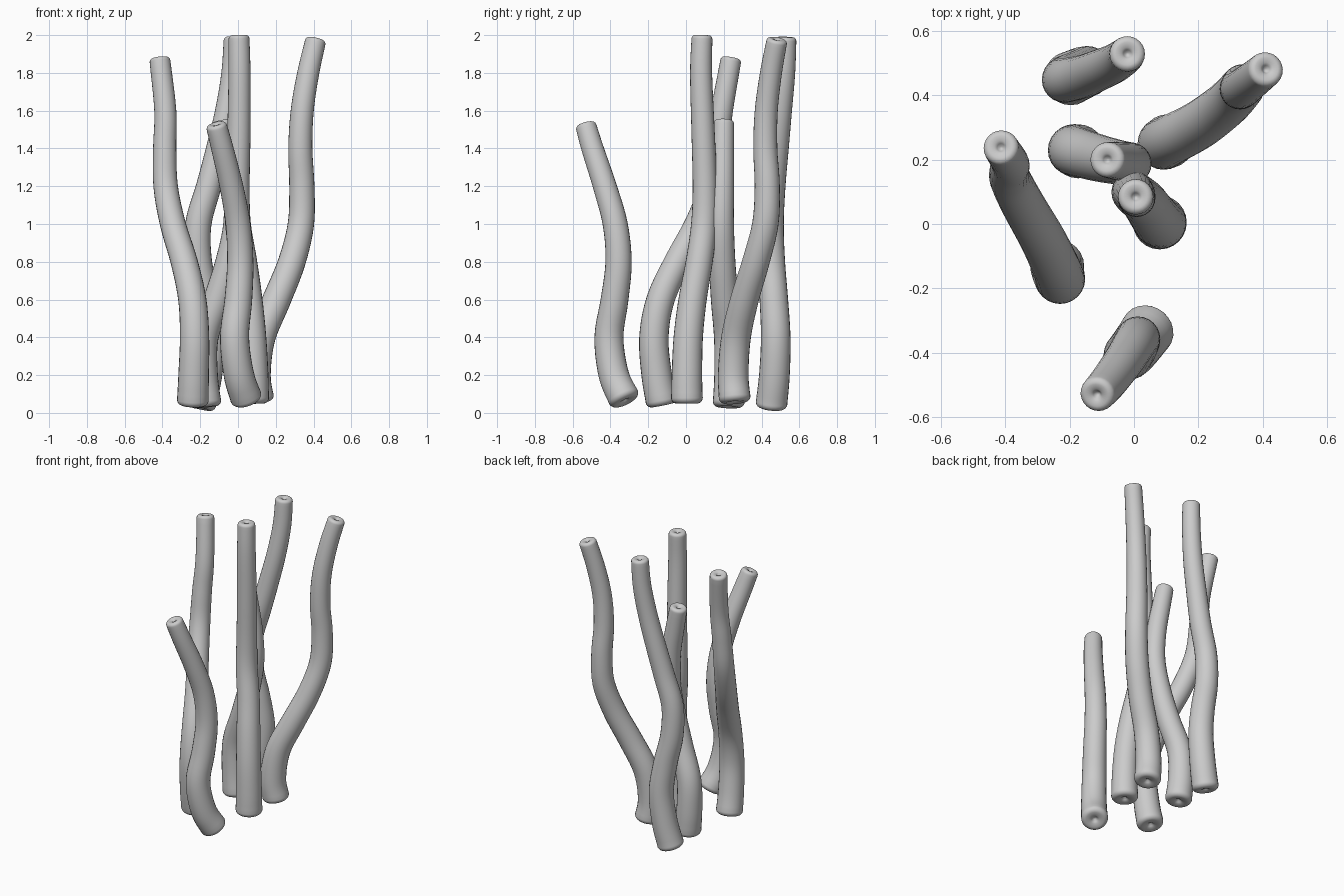
import bpy, bmesh, math
from mathutils import Vector

if "Cube" in bpy.data.objects:
    bpy.data.objects.remove(bpy.data.objects["Cube"])

SIDES = 24
R_BASE, R_TIP = 0.084, 0.055


def spline(pts, per=5):
    """Catmull-Rom samples through the path points."""
    p = [Vector(q) for q in pts]
    p = [2 * p[0] - p[1]] + p + [2 * p[-1] - p[-2]]
    out = []
    for i in range(1, len(p) - 2):
        a, b, c, d = p[i - 1:i + 3]
        for k in range(per):
            t = k / per
            out.append(0.5 * (2 * b + (c - a) * t + (2 * a - 5 * b + 4 * c - d) * t * t
                              + (3 * b - a - 3 * c + d) * t ** 3))
    return out + [p[-2]]


def cap(r):
    """(offset along outward axis, radius) from rounded rim into the centre dimple."""
    e = 0.35 * r
    rim = [(-e + e * math.sin(a), r - e + e * math.cos(a))
           for a in (math.radians(15 * k) for k in range(7))]
    return rim + [(-0.003, 0.36 * r), (-0.010, 0.22 * r), (-0.022, 0.10 * r)]


def stalk(name, pts):
    path = spline(pts)
    n = len(path)
    tans = [(path[min(i + 1, n - 1)] - path[max(i - 1, 0)]).normalized() for i in range(n)]
    rings = [(path[0] - tans[0] * o, tans[0], r) for o, r in reversed(cap(R_BASE))]
    for i in range(1, n - 1):
        f = i / (n - 1)
        # skip samples that would fall inside the rounded rims
        if (path[i] - path[0]).length > 0.035 and (path[i] - path[-1]).length > 0.025:
            rings.append((path[i], tans[i], R_BASE + (R_TIP - R_BASE) * f))
    rings += [(path[-1] + tans[-1] * o, tans[-1], r) for o, r in cap(R_TIP)]

    bm = bmesh.new()
    loops = []
    for c, t, r in rings:
        u = Vector((0, 1, 0)).cross(t).normalized()
        v = t.cross(u)
        loops.append([bm.verts.new(c + r * (u * math.cos(a) + v * math.sin(a)))
                      for a in (2 * math.pi * k / SIDES for k in range(SIDES))])
    for a, b in zip(loops, loops[1:]):
        for k in range(SIDES):
            j = (k + 1) % SIDES
            bm.faces.new((a[k], a[j], b[j], b[k]))
    bm.faces.new(loops[0][::-1])
    bm.faces.new(loops[-1])
    for f in bm.faces:
        f.smooth = True
    me = bpy.data.meshes.new(name)
    bm.to_mesh(me)
    bm.free()
    bpy.context.collection.objects.link(bpy.data.objects.new(name, me))


# Wavy stalks, each path from base to tip
stalk("stalk_back_left", [
    (-.205, .45, .025), (-.165, .468, .2), (-.145, .475, .4), (-.17, .465, .6), (-.21, .452, .8),
    (-.21, .448, 1.0), (-.155, .46, 1.2), (-.105, .48, 1.4), (-.06, .50, 1.6), (-.03, .52, 1.8),
    (-.02, .53, 1.99)])
stalk("stalk_back_right", [
    (.11, .26, .055), (.092, .25, .2), (.12, .265, .4), (.205, .31, .6), (.285, .37, .8),
    (.333, .42, 1.0), (.338, .43, 1.2), (.33, .42, 1.4), (.34, .425, 1.6), (.372, .45, 1.8),
    (.413, .483, 1.98)])
stalk("stalk_left", [
    (-.24, -.125, .04), (-.235, -.155, .2), (-.23, -.17, .4), (-.242, -.135, .6), (-.285, -.045, .8),
    (-.345, .06, 1.0), (-.383, .135, 1.2), (-.388, .165, 1.4), (-.385, .19, 1.6), (-.415, .24, 1.88)])
stalk("stalk_centre_short", [
    (-.17, .225, .03), (-.187, .23, .2), (-.18, .225, .4), (-.11, .205, .6), (-.05, .192, .8),
    (-.012, .188, 1.0), (-.02, .192, 1.2), (-.055, .196, 1.4), (-.085, .2, 1.55)])
stalk("stalk_centre_tall", [
    (.08, .005, .05), (.08, .005, .2), (.072, .012, .4), (.055, .035, .6), (.03, .07, .8),
    (.0, .095, 1.0), (-.003, .1, 1.2), (.005, .09, 1.5), (.008, .08, 1.8), (.005, .085, 2.0)])
stalk("stalk_front", [
    (.05, -.32, .06), (.005, -.382, .2), (-.018, -.408, .4), (.002, -.378, .6), (.012, -.357, .8),
    (.0, -.375, 1.0), (-.035, -.43, 1.2), (-.083, -.495, 1.4), (-.117, -.533, 1.53)])
